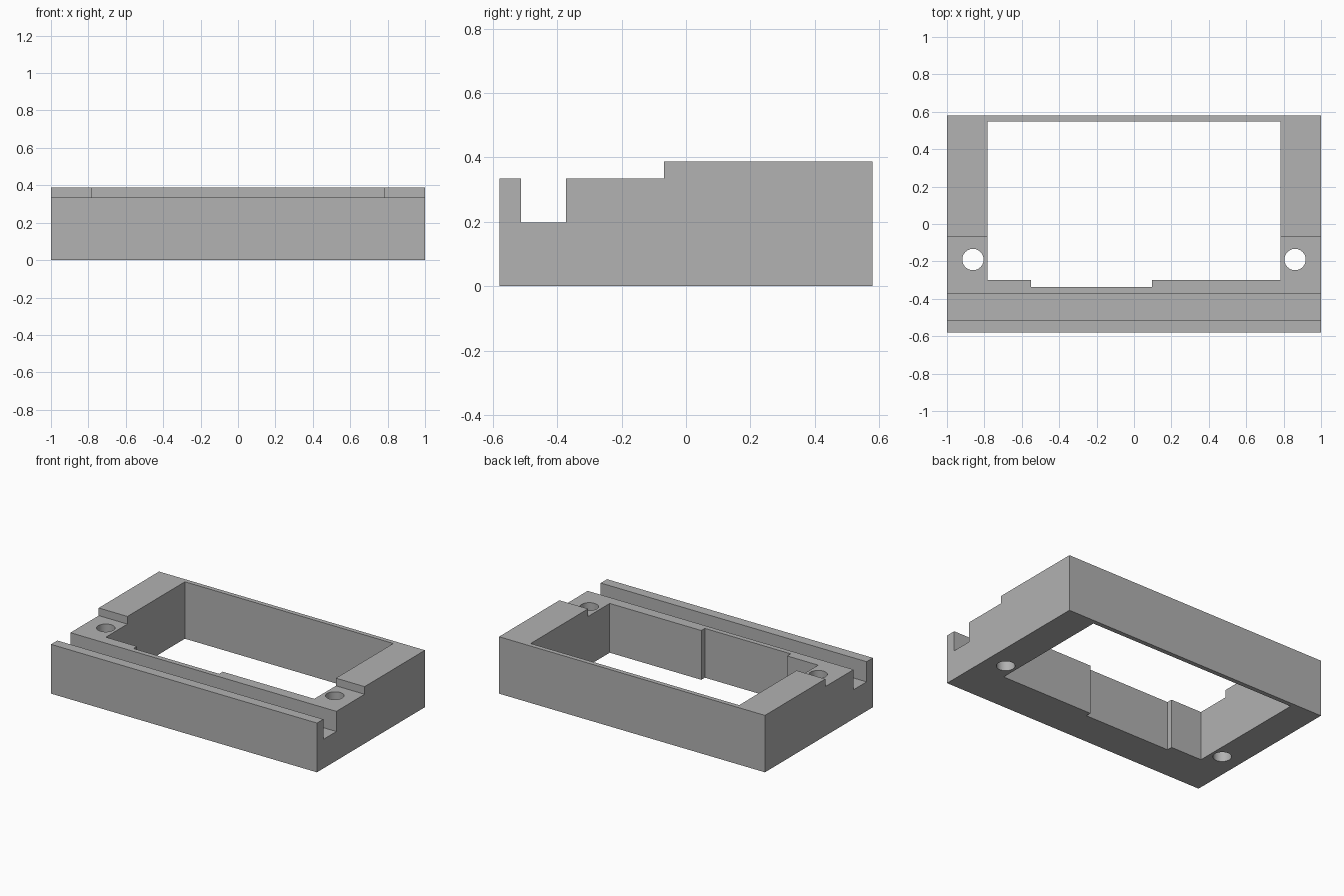
import bpy, bmesh
from mathutils import Vector

cube = bpy.data.objects.get("Cube")
if cube:
    bpy.data.objects.remove(cube, do_unlink=True)

grey = bpy.data.materials.new("plain grey")
grey.use_nodes = True
colour = (0.445, 0.445, 0.445, 1)
grey.diffuse_color = colour
grey.node_tree.nodes["Principled BSDF"].inputs["Base Color"].default_value = colour


def prism(name, points, sweep):
    """Sweep a closed outline along a vector into a solid."""
    bm = bmesh.new()
    face = bm.faces.new([bm.verts.new(p) for p in points])
    swept = bmesh.ops.extrude_face_region(bm, geom=[face])["geom"]
    moved = [v for v in swept if isinstance(v, bmesh.types.BMVert)]
    bmesh.ops.translate(bm, verts=moved, vec=Vector(sweep))
    bmesh.ops.recalc_face_normals(bm, faces=bm.faces)
    mesh = bpy.data.meshes.new(name)
    bm.to_mesh(mesh)
    bm.free()
    mesh.materials.append(grey)
    obj = bpy.data.objects.new(name, mesh)
    bpy.context.collection.objects.link(obj)
    return obj


def cut(target, cutter):
    """Subtract the cutter, then discard it."""
    mod = target.modifiers.new("cut", 'BOOLEAN')
    mod.operation = 'DIFFERENCE'
    mod.solver = 'EXACT'
    mod.object = cutter
    bpy.context.view_layer.objects.active = target
    bpy.ops.object.modifier_apply(modifier=mod.name)
    bpy.data.objects.remove(cutter, do_unlink=True)


# Frame body: stepped side profile with the front channel
back, step, top, ledge = 0.58, -0.068, 0.387, 0.335
slot_back, slot_front, slot_floor = -0.372, -0.512, 0.198
profile = [(-back, 0), (back, 0), (back, top), (step, top), (step, ledge),
           (slot_back, ledge), (slot_back, slot_floor),
           (slot_front, slot_floor), (slot_front, ledge), (-back, ledge)]
frame = prism("frame_body", [(-1, y, z) for y, z in profile], (2, 0, 0))

# Rectangular opening with a shallow recess in its front wall
half, rear, front, recess = 0.784, 0.549, -0.3, -0.338
left, right = 0.095, -0.55
opening = [(half, rear), (-half, rear), (-half, front), (right, front),
           (right, recess), (left, recess), (left, front), (half, front)]
cut(frame, prism("opening_cutter", [(x, y, -0.1) for x, y in opening], (0, 0, 1)))

# Screw holes through both ledges
for side in (-1, 1):
    bpy.ops.mesh.primitive_cylinder_add(vertices=48, radius=0.057, depth=1,
                                        location=(side * 0.861, -0.19, 0.2))
    hole = bpy.context.object
    hole.data.materials.append(grey)
    cut(frame, hole)

# Smooth hole walls, crisp edges elsewhere
bpy.ops.object.select_all(action='DESELECT')
frame.select_set(True)
bpy.context.view_layer.objects.active = frame
bpy.ops.object.shade_smooth_by_angle()
